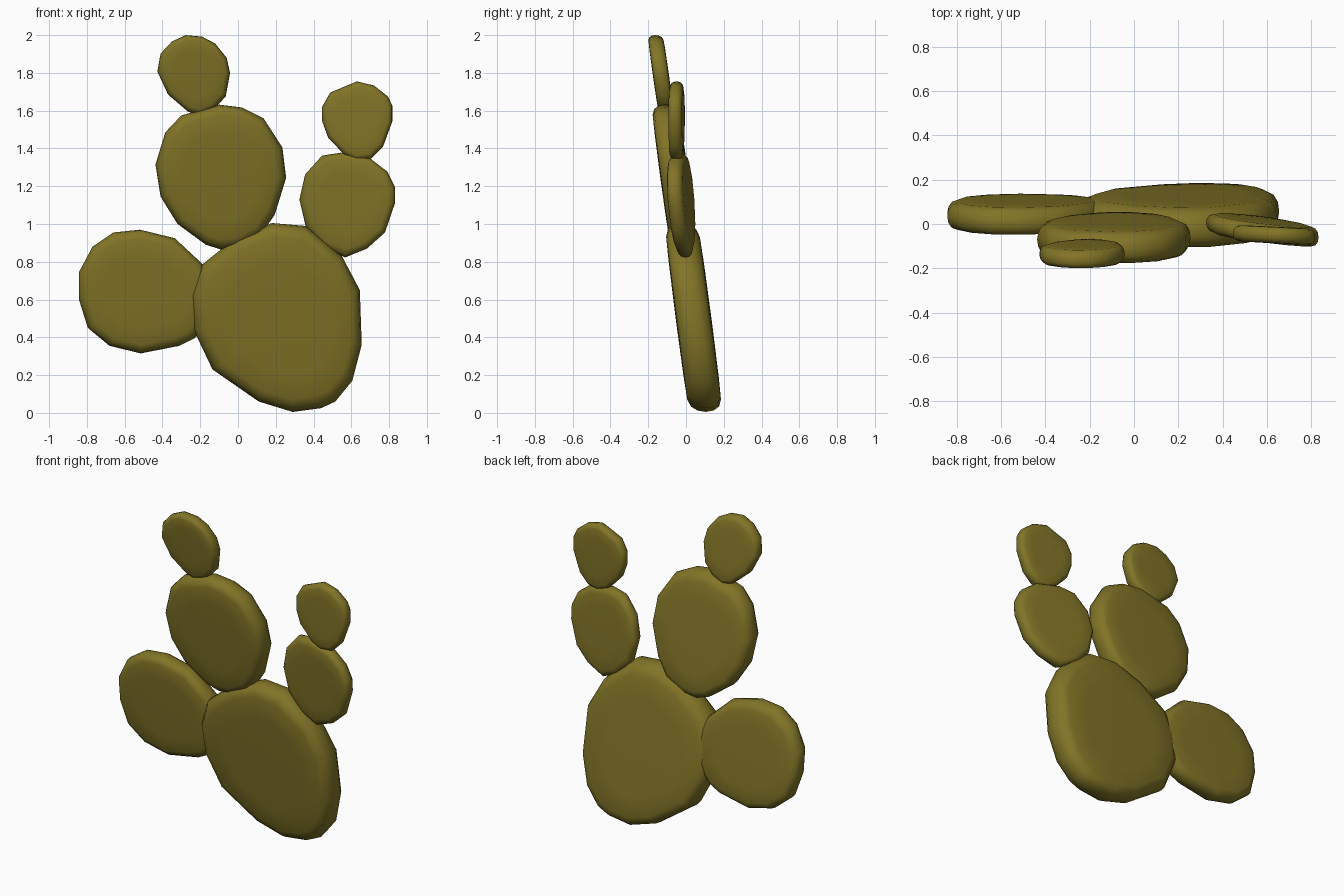
import bpy, bmesh
from mathutils import Vector

mat = bpy.data.materials.new("olive_green")
mat.diffuse_color = (0.22, 0.175, 0.02, 1)

# Edge rounding: (scale of the outline, share of half thickness), front to back
HALF = [(0.6, 1.0), (0.86, 0.96), (0.94, 0.8), (0.985, 0.45)]
PROFILE = [(s, -t) for s, t in HALF] + [(1, 0)] + [(s, t) for s, t in reversed(HALF)]


def pad(name, outline, y, half, lean, yaw=0.0):
    """Flat rounded pad from an x/z outline, leaning with z and turning with x."""
    cx = sum(p[0] for p in outline) / len(outline)
    cz = sum(p[1] for p in outline) / len(outline)

    def point(dx, dz, t):
        return Vector((cx + dx, y + lean * dz + yaw * dx + t * half, cz + dz))

    bm = bmesh.new()
    rings = [[bm.verts.new(point((x - cx) * s, (z - cz) * s, t)) for x, z in outline]
             for s, t in PROFILE]
    n = len(outline)
    for a, b in zip(rings, rings[1:]):
        for i in range(n):
            j = (i + 1) % n
            bm.faces.new((a[i], a[j], b[j], b[i]))
    for ring, t in ((rings[0], -1.02), (rings[-1], 1.02)):
        c = bm.verts.new(point(0, 0, t))
        for i in range(n):
            bm.faces.new((ring[i], ring[(i + 1) % n], c))
    bmesh.ops.recalc_face_normals(bm, faces=bm.faces)
    for f in bm.faces:
        f.smooth = True
    me = bpy.data.meshes.new(name)
    bm.to_mesh(me)
    bm.free()
    me.materials.append(mat)
    bpy.context.collection.objects.link(bpy.data.objects.new(name, me))


# Large base pad
pad("base_pad", [(.29, .005), (.44, .025), (.515, .06), (.605, .17), (.655, .36),
                 (.645, .65), (.55, .83), (.355, .99), (.18, 1.005), (-.01, .93),
                 (-.19, .785), (-.245, .625), (-.235, .44), (-.135, .23), (.11, .06)],
    .043, .093, -.13)

# Low side pad
pad("left_pad", [(-.515, .315), (-.31, .355), (-.23, .395), (-.14, .5), (-.125, .65),
                 (-.19, .79), (-.335, .925), (-.52, .97), (-.66, .955), (-.77, .88),
                 (-.842, .745), (-.842, .6), (-.795, .45), (-.68, .355)],
    .045, .064, -.11)

# Tall middle pad and its small bud
pad("middle_pad", [(-.1, 1.632), (.02, 1.617), (.135, 1.56), (.235, 1.405), (.255, 1.245),
                   (.195, 1.05), (.12, .94), (.0, .875), (-.09, .865), (-.17, .89),
                   (-.32, 1.0), (-.41, 1.145), (-.437, 1.315), (-.385, 1.485), (-.3, 1.575)],
    -.06, .074, -.135)
pad("middle_bud", [(-.277, 2.0), (-.19, 1.992), (-.12, 1.955), (-.06, 1.88), (-.042, 1.8),
                   (-.065, 1.675), (-.125, 1.61), (-.2, 1.575), (-.265, 1.595),
                   (-.37, 1.685), (-.427, 1.807), (-.41, 1.902), (-.35, 1.966)],
    -.135, .042, -.14)

# Right pad and its small bud
pad("right_pad", [(.445, 1.362), (.545, 1.378), (.7, 1.347), (.79, 1.278), (.832, 1.193),
                  (.832, 1.113), (.778, .955), (.683, .87), (.567, .823), (.455, .875),
                  (.36, .98), (.325, 1.13), (.355, 1.262)],
    -.027, .044, -.07, -.13)
pad("right_bud", [(.63, 1.755), (.72, 1.733), (.794, 1.675), (.817, 1.627), (.817, 1.543),
                  (.768, 1.41), (.705, 1.347), (.63, 1.335), (.565, 1.365), (.477, 1.457),
                  (.446, 1.543), (.446, 1.622), (.488, 1.696)],
    -.05, .037, 0, -.05)
